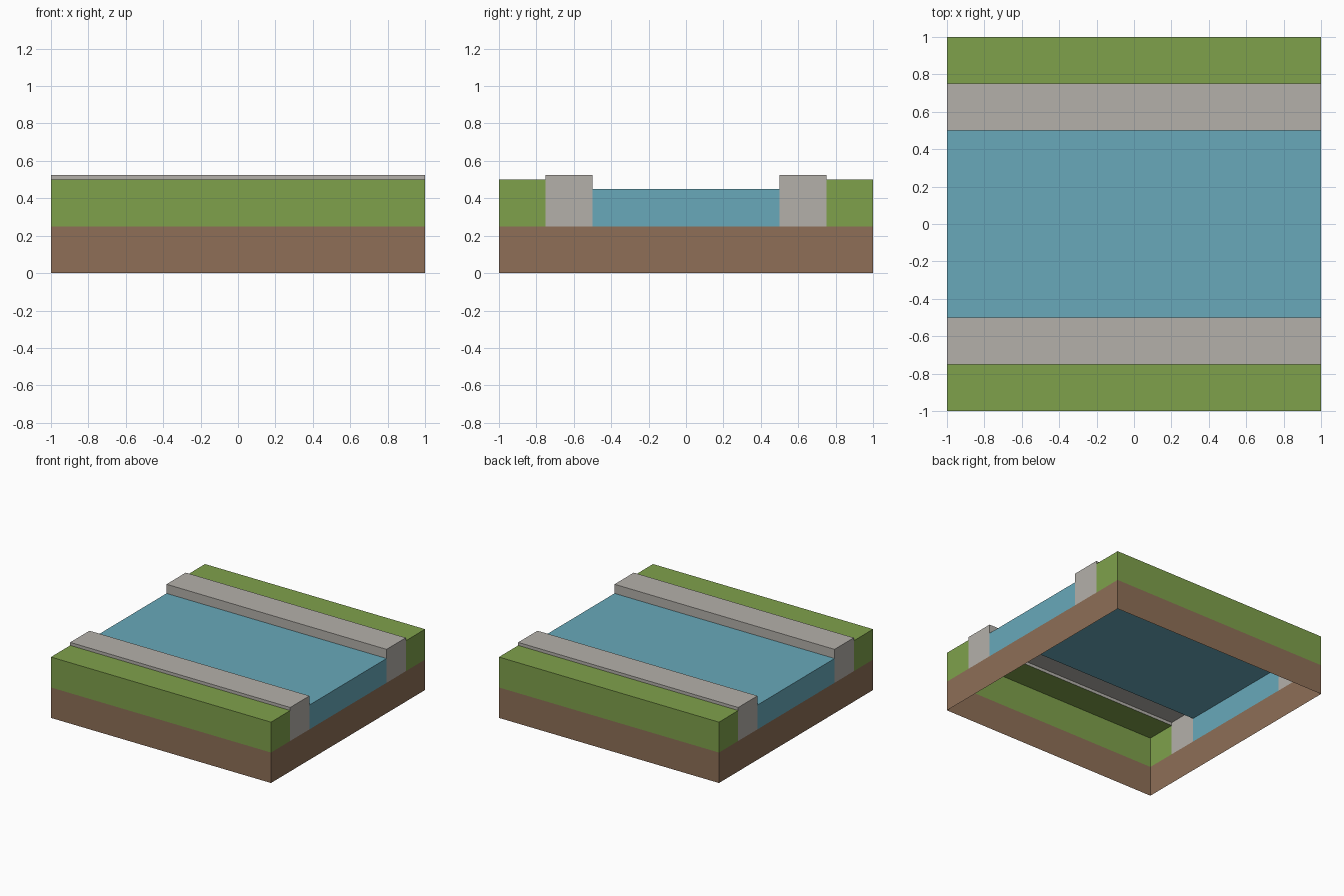
import bpy

if "Cube" in bpy.data.objects:
    bpy.data.objects.remove(bpy.data.objects["Cube"])

BASE = 0.25  # height where the earth band ends


def material(name, r, g, b):
    lin = [((c / 255 + 0.055) / 1.055) ** 2.4 for c in (r, g, b)]
    m = bpy.data.materials.new(name)
    m.diffuse_color = (*lin, 1)
    m.use_nodes = True
    m.node_tree.nodes["Principled BSDF"].inputs["Base Color"].default_value = m.diffuse_color
    return m


earth = material("earth brown", 142, 111, 87)
grass = material("grass green", 127, 161, 75)
stone = material("stone grey", 180, 176, 170)
water = material("water blue", 104, 169, 186)


def make_object(name, verts, faces, mat):
    mesh = bpy.data.meshes.new(name)
    mesh.from_pydata(verts, [], faces)
    mesh.materials.append(mat)
    ob = bpy.data.objects.new(name, mesh)
    bpy.context.collection.objects.link(ob)
    return ob


def strip(name, profile, mat):
    """Extrude an open (y, z) profile, running towards +y, along x and close
    both ends down to the earth band. The underside stays open."""
    n = len(profile)
    outline = list(profile)
    for p in ((profile[-1][0], BASE), (profile[0][0], BASE)):
        if p not in outline:
            outline.append(p)
    m = len(outline)
    verts = [(x, y, z) for x in (-1, 1) for y, z in outline]
    faces = [(i, m + i, m + i + 1, i + 1) for i in range(n - 1)]
    faces += [tuple(range(m)), tuple(reversed(range(m, 2 * m)))]
    make_object(name, verts, faces, mat)


# Earth band: four outer walls, open underneath
corners = [(-1, -1), (1, -1), (1, 1), (-1, 1)]
make_object("earth_band",
            [(x, y, z) for z in (0, BASE) for x, y in corners],
            [(i, (i + 1) % 4, (i + 1) % 4 + 4, i + 4) for i in range(4)], earth)

# River surface
strip("river", [(-0.5, 0.45), (0.5, 0.45)], water)

# Stone kerbs and grass banks on both sides of the river
kerb = [(0.5, 0.45), (0.5, 0.525), (0.75, 0.525), (0.75, 0.5)]
bank = [(0.75, 0.5), (1, 0.5), (1, BASE)]
for name, profile, mat in (("stone_kerb", kerb, stone), ("grass_bank", bank, grass)):
    strip(name + "_back", profile, mat)
    strip(name + "_front", [(-y, z) for y, z in reversed(profile)], mat)
